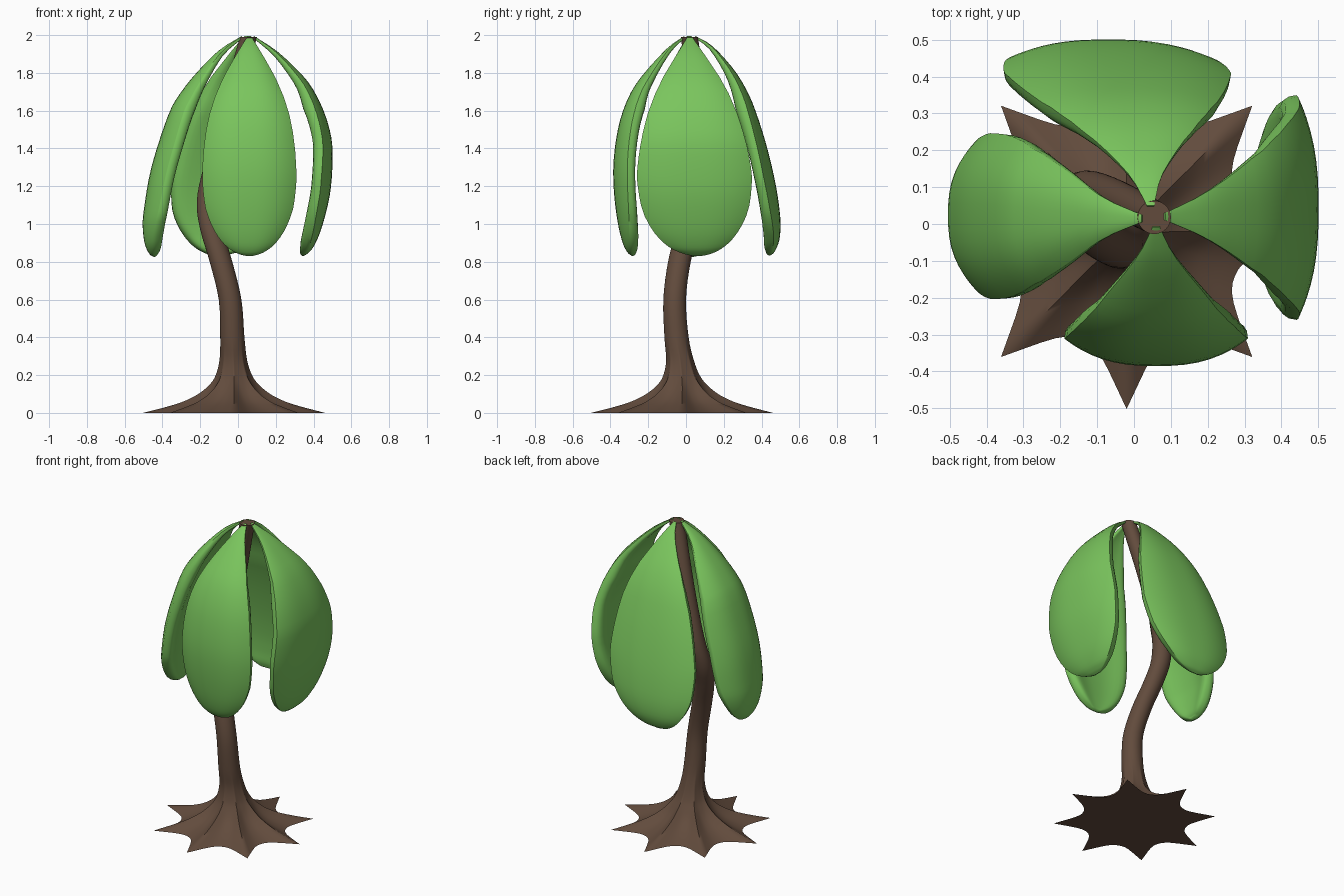
import bpy, math
from mathutils import Vector

if "Cube" in bpy.data.objects:
    bpy.data.objects.remove(bpy.data.objects["Cube"])


def material(name, rgb):
    m = bpy.data.materials.new(name)
    m.diffuse_color = (*rgb, 1)
    m.use_nodes = True
    m.node_tree.nodes["Principled BSDF"].inputs["Base Color"].default_value = m.diffuse_color
    return m


BARK = material("bark brown", (0.122, 0.071, 0.046))
LEAF = material("leaf green", (0.195, 0.56, 0.11))


def spline(pts, t):
    """Smooth curve through tuples, t from 0 to 1."""
    n = len(pts) - 1
    i = min(int(t * n), n - 1)
    u = t * n - i
    b, c = Vector(pts[i]), Vector(pts[i + 1])
    a = Vector(pts[i - 1]) if i > 0 else 2 * b - c
    d = Vector(pts[i + 2]) if i + 2 <= n else 2 * c - b
    return 0.5 * (2 * b + (c - a) * u + (2 * a - 5 * b + 4 * c - d) * u * u
                  + (3 * b - a - 3 * c + d) * u ** 3)


def lookup(table, x):
    """Piecewise linear value from (x, value) pairs."""
    for (x0, v0), (x1, v1) in zip(table, table[1:]):
        if x <= x1:
            return v0 + (v1 - v0) * (x - x0) / (x1 - x0)
    return table[-1][1]


def make_object(name, verts, faces, mat, angle):
    me = bpy.data.meshes.new(name)
    me.from_pydata(verts, [], faces)
    me.materials.append(mat)
    ob = bpy.data.objects.new(name, me)
    bpy.context.collection.objects.link(ob)
    bpy.ops.object.select_all(action='DESELECT')
    ob.select_set(True)
    bpy.context.view_layer.objects.active = ob
    bpy.ops.object.shade_smooth_by_angle(angle=math.radians(angle))
    return ob


# Trunk: x, y, z, valley radius, root tip radius
TRUNK = [
    (-.02, -.02, 0, .318, .482), (-.02, -.02, .03, .245, .365),
    (-.02, -.02, .06, .19, .27), (-.02, -.02, .1, .145, .19),
    (-.02, -.02, .15, .11, .13), (-.022, -.024, .2, .086, .096),
    (-.025, -.032, .28, .068, .073), (-.03, -.05, .4, .064, .064),
    (-.042, -.06, .6, .06, .06), (-.09, -.035, .8, .06, .06),
    (-.14, .01, .97, .06, .06), (-.16, .06, 1.12, .058, .058),
    (-.128, .09, 1.3, .055, .055), (-.05, .07, 1.6, .05, .05),
    (.055, .018, 1.99, .045, .045)]
SEG, ROWS = 96, 56


def build_trunk():
    verts, faces = [], []
    for i in range(ROWS + 1):
        x, y, z, valley, tip = (spline([p[:3] for p in TRUNK], i / ROWS)[:]
                                + spline([p[3:] for p in TRUNK], i / ROWS)[:])
        for j in range(SEG):
            a = 2 * math.pi * j / SEG
            u = abs((j + 6) % 12 - 6) / 6         # 0 on a root, 1 between roots
            r = valley + (tip - valley) * (1 - u) ** 2.4
            verts.append((x + r * math.cos(a), y + r * math.sin(a), z))
    for i in range(ROWS):
        for j in range(SEG):
            k = (j + 1) % SEG
            faces.append((i * SEG + j, i * SEG + k,
                          (i + 1) * SEG + k, (i + 1) * SEG + j))
    faces.append(tuple(reversed(range(SEG))))
    faces.append(tuple(range(ROWS * SEG, (ROWS + 1) * SEG)))
    make_object("trunk_with_roots", verts, faces, BARK, 60)


# Leaf half width from stem (0) to tip (1)
WIDTH = [(0, .008), (.085, .075), (.17, .137), (.25, .178), (.34, .21),
         (.42, .228), (.51, .241), (.64, .252), (.8, .25), (1, .22)]


def build_leaf(name, out, profile, drift, scale, cup, thick):
    """Padded leaf: profile holds (distance outwards, height) of the midrib."""
    out, up = Vector(out), Vector((0, 0, 1))
    side = up.cross(out)
    rows, cols = 40, 20
    n = 2 * cols
    z0, z1 = profile[0][1], profile[-1][1]
    verts, faces = [], []
    for i in range(rows + 1):
        t = math.sin(math.pi / 2 * i / rows) ** 1.1   # denser towards the tip
        d, z = spline(profile, t)
        e = spline(profile, min(1, t + .03)) - spline(profile, max(0, t - .03))
        e.normalize()
        normal = (out * -e.y + up * max(e.x, -.15)).normalized()
        h = min(1, max(0, (z0 - z) / (z0 - z1)))
        w = lookup(WIDTH, h) * math.sqrt(max(0, 1 - h ** 8)) + .002
        w *= 1 + (scale - 1) * min(1, h * 1.6)
        depth = cup * min(1, w / (.25 * scale)) ** 1.3
        pad = thick * min(1, .12 + h * 3) * math.sqrt(max(0, 1 - h ** 20)) + .001
        mid = out * d + up * z + side * (drift[0] + (drift[1] - drift[0]) * t)
        for j in range(n):                            # outer side, then inner
            a = math.pi * j / cols
            s = -math.cos(a)
            inward = depth * abs(s) ** 2.6
            if j > cols:
                inward += pad * math.sqrt(1 - s ** 6)
            verts.append(mid + side * w * s - normal * inward)
    for i in range(rows):
        for j in range(n):
            k = (j + 1) % n
            faces.append((i * n + j, (i + 1) * n + j,
                          (i + 1) * n + k, i * n + k))
    faces.append(tuple(range(n)))
    faces.append(tuple(reversed(range(rows * n, (rows + 1) * n))))
    make_object(name, verts, faces, LEAF, 60)


build_trunk()

# Leaves; sideways drift is measured anticlockwise from above
build_leaf("front_leaf", (0, -1, 0), [
    (.01, 1.995), (.1, 1.93), (.22, 1.8), (.29, 1.7), (.34, 1.58), (.37, 1.45),
    (.385, 1.3), (.38, 1.15), (.36, 1.0), (.335, .9), (.31, .85), (.285, .83)],
    (.06, .06), 1.0, .075, .085)
build_leaf("back_leaf", (0, 1, 0), [
    (.05, 1.995), (.13, 1.95), (.21, 1.87), (.28, 1.78), (.34, 1.67),
    (.385, 1.55), (.425, 1.42), (.46, 1.28), (.485, 1.15), (.5, 1.02),
    (.495, .92), (.47, .855), (.445, .832)],
    (-.045, .105), 1.23, .055, .085)
build_leaf("left_leaf", (-1, 0, 0), [
    (-.02, 1.995), (.1, 1.92), (.22, 1.8), (.3, 1.7), (.36, 1.6), (.43, 1.4),
    (.47, 1.25), (.495, 1.1), (.505, 1.0), (.495, .9), (.47, .843),
    (.445, .825)],
    (-.015, -.027), .9, .085, .095)
build_leaf("right_leaf", (1, 0, 0), [
    (.085, 1.995), (.2, 1.92), (.3, 1.83), (.38, 1.74), (.445, 1.62),
    (.485, 1.5), (.5, 1.4), (.497, 1.25), (.48, 1.12), (.44, .97), (.4, .88),
    (.37, .845), (.345, .83)],
    (.02, .062), 1.22, .055, .085)
